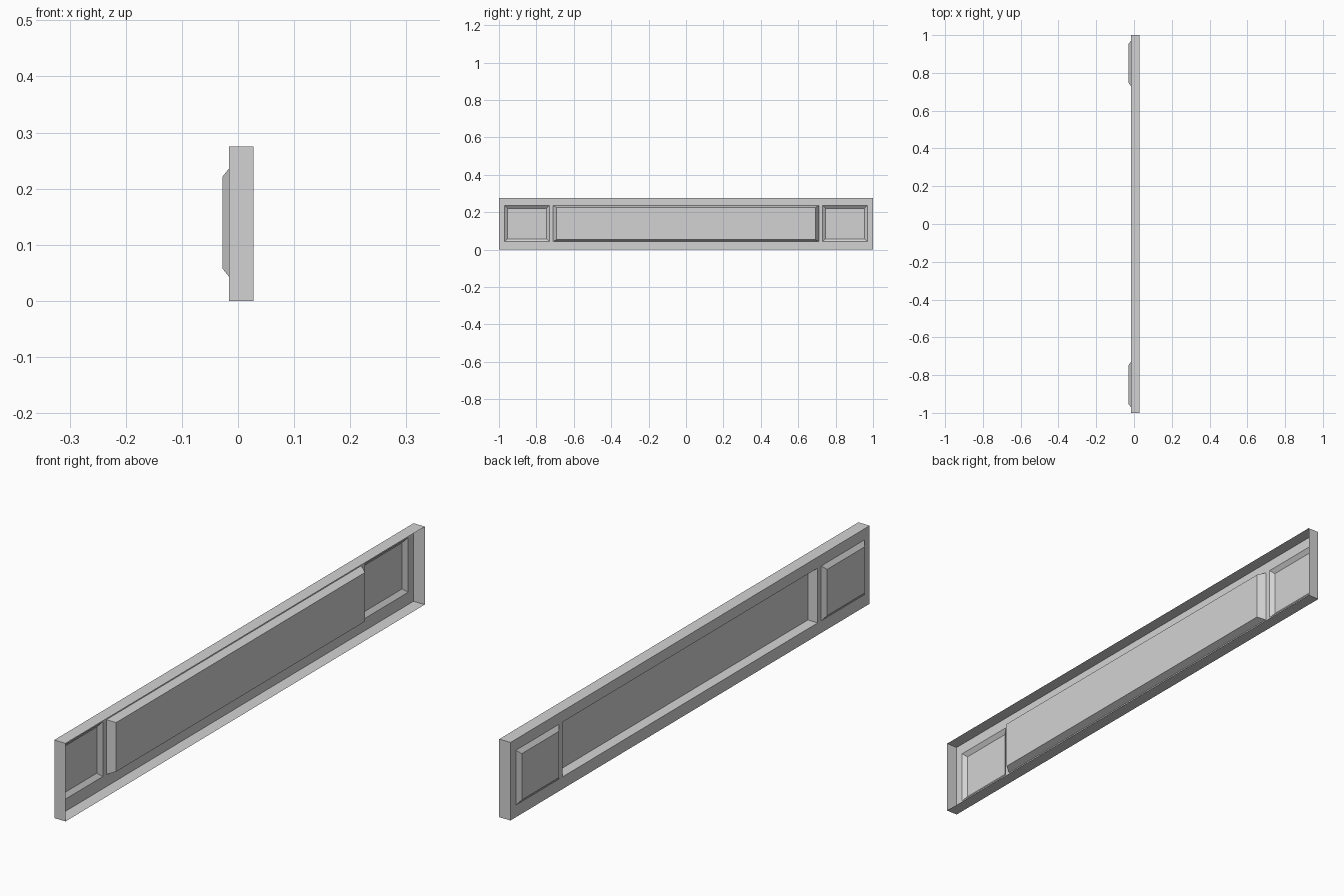
import bpy
import bmesh
from mathutils import Matrix, Vector

cube = bpy.data.objects.get("Cube")
if cube:
    bpy.data.objects.remove(cube, do_unlink=True)

# Overall shell size
FACE_X, OPEN_X = -0.016, 0.028
HEIGHT = 0.275
Z_LOW, Z_HIGH = 0.043, 0.236

# Panels: y start, y end, depth of the inner face, bevel width in y and z
END_PANEL = (0.73, 0.97, -0.028, 0.016, 0.015)
MIDDLE_PANEL = (-0.71, 0.71, 0.01, 0.017, 0.01)


def make_material(name, colour):
    mat = bpy.data.materials.new(name)
    mat.use_nodes = True
    mat.diffuse_color = colour
    mat.node_tree.nodes["Principled BSDF"].inputs["Base Color"].default_value = colour
    return mat


def is_front(face):
    return face.normal.x < -0.9 and abs(face.calc_center_median().x - FACE_X) < 1e-4


def cut_front(bm, point, normal):
    """Split only the panelled side along a plane."""
    faces = [f for f in bm.faces if is_front(f)]
    edges = {e for f in faces for e in f.edges}
    verts = {v for f in faces for v in f.verts}
    bmesh.ops.bisect_plane(bm, geom=faces + list(edges) + list(verts),
                           plane_co=point, plane_no=normal, dist=1e-5)
    bm.normal_update()


def shape_panel(bm, y0, y1, depth, bevel_y, bevel_z):
    """Raise or sink one panel with sloping sides."""
    centre = Vector((FACE_X, (y0 + y1) / 2, (Z_LOW + Z_HIGH) / 2))
    face = next(f for f in bm.faces if is_front(f)
                and (f.calc_center_bounds() - centre).length < 0.01)
    bmesh.ops.inset_individual(bm, faces=[face], thickness=0.005)
    for v in face.verts:
        v.co.x = depth
        v.co.y = y0 + bevel_y if v.co.y < centre.y else y1 - bevel_y
        v.co.z = Z_LOW + bevel_z if v.co.z < centre.z else Z_HIGH - bevel_z
    bm.normal_update()


# Hollow shell, open at the back
bm = bmesh.new()
bmesh.ops.create_cube(bm, size=1)
bmesh.ops.transform(
    bm, verts=bm.verts,
    matrix=Matrix.Translation(((FACE_X + OPEN_X) / 2, 0, HEIGHT / 2))
    @ Matrix.Diagonal((OPEN_X - FACE_X, 2, HEIGHT, 1)))
bm.normal_update()
back = [f for f in bm.faces if f.normal.x > 0.9]
bmesh.ops.delete(bm, geom=back, context='FACES_ONLY')

# Panel outlines
for z in (Z_LOW, Z_HIGH):
    cut_front(bm, (0, 0, z), (0, 0, 1))
for y in (END_PANEL[0], END_PANEL[1], MIDDLE_PANEL[1]):
    for side in (-1, 1):
        cut_front(bm, (0, side * y, 0), (0, 1, 0))

# Sunken middle panel and two raised end panels
y0, y1, *form = END_PANEL
shape_panel(bm, *MIDDLE_PANEL)
shape_panel(bm, y0, y1, *form)
shape_panel(bm, -y1, -y0, *form)

mesh = bpy.data.meshes.new("panelled_board")
bm.to_mesh(mesh)
bm.free()
mesh.materials.append(make_material("plain grey", (0.65, 0.65, 0.65, 1)))
board = bpy.data.objects.new("panelled_board", mesh)
bpy.context.collection.objects.link(board)
